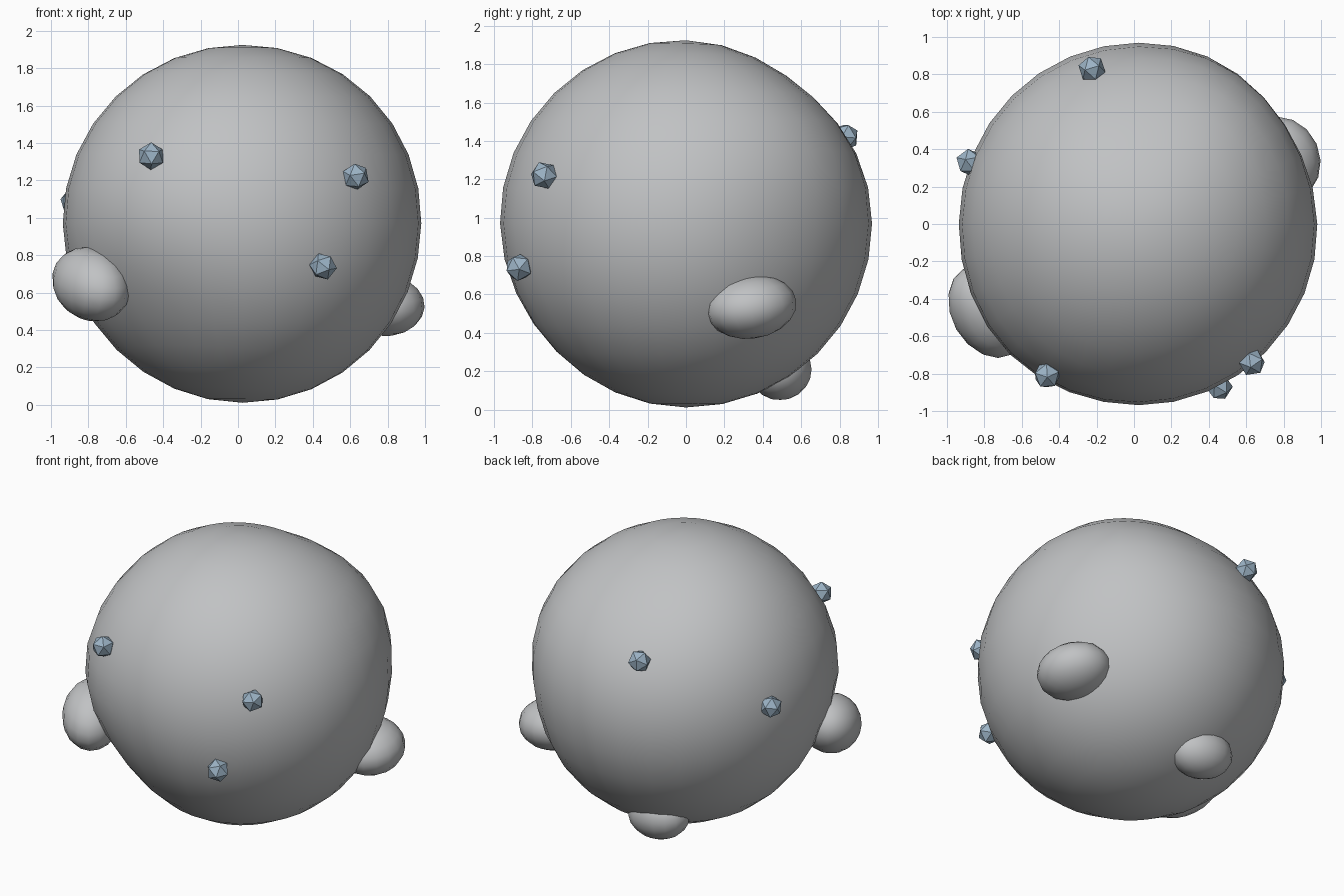
import bpy
import bmesh
import math
import random
from mathutils import Matrix, Vector

random.seed(4)
if "Cube" in bpy.data.objects:
    bpy.data.objects.remove(bpy.data.objects["Cube"], do_unlink=True)


def make_material(name, colour):
    mat = bpy.data.materials.new(name)
    mat.use_nodes = True
    mat.diffuse_color = (*colour, 1)
    for node in mat.node_tree.nodes:
        if node.type == "BSDF_PRINCIPLED":
            node.inputs["Base Color"].default_value = (*colour, 1)
            node.inputs["Roughness"].default_value = 0.8
    return mat


stone = make_material("stone grey", (0.53, 0.54, 0.55))
crystal_blue = make_material("crystal blue", (0.33, 0.45, 0.56))


def finish(bm, name, mat, smooth):
    mesh = bpy.data.meshes.new(name)
    for face in bm.faces:
        face.smooth = smooth
    bm.to_mesh(mesh)
    bm.free()
    mesh.materials.append(mat)
    obj = bpy.data.objects.new(name, mesh)
    bpy.context.collection.objects.link(obj)
    return obj


# Main rock: a sphere with gentle swells and hollows (direction, height)
centre = Vector((0.025, 0, 0.97))
swells = [
    ((-0.5, -0.68, -0.53), -0.05),
    ((0, 0.64, 0.76), -0.04),
    ((0.56, 0.68, 0.46), 0.035),
    ((0.8, 0.6, -0.1), -0.03),
    ((-0.7, -0.7, 0.1), 0.03),
]
bm = bmesh.new()
bmesh.ops.create_uvsphere(bm, u_segments=32, v_segments=16, radius=1)
for vert in bm.verts:
    d = vert.co.normalized()
    swell = sum(h * math.exp(-8 * (1 - d.dot(Vector(s).normalized()))) for s, h in swells)
    vert.co = centre + Vector((d.x * 0.96, d.y * 0.97, d.z * 0.96)) + d * swell
finish(bm, "main_rock", stone, True)


# Half-buried boulders: ellipsoids with a long axis and three radii
def boulder(name, place, axis, radii):
    u = Vector(axis).normalized()
    v = Vector((0, 0, 1)).cross(u).normalized()
    w = u.cross(v)
    turn = Matrix((u, v, w)).transposed().to_4x4()
    bm = bmesh.new()
    bmesh.ops.create_uvsphere(bm, u_segments=16, v_segments=10, radius=1)
    bm.transform(Matrix.Translation(place) @ turn @ Matrix.Diagonal((*radii, 1)))
    finish(bm, name, stone, True)


boulder("front_boulder", (-0.785, -0.47, 0.645), (0.45, -0.8, -0.3), (0.27, 0.19, 0.19))
boulder("side_boulder", (0.775, 0.34, 0.535), (-0.4, 0.9, 0.15), (0.24, 0.22, 0.165))
boulder("lower_boulder", (-0.135, 0.49, 0.21), (-1, 0.1, 0.1), (0.215, 0.165, 0.16))

# Small faceted crystals scattered on the surface
crystals = [
    (-0.465, -0.81, 1.33),
    (0.63, -0.74, 1.22),
    (0.455, -0.87, 0.74),
    (-0.225, 0.83, 1.42),
    (-0.88, 0.33, 1.09),
]
for i, place in enumerate(crystals, 1):
    bm = bmesh.new()
    bmesh.ops.create_icosphere(bm, subdivisions=1, radius=0.074)
    spin = Matrix.Rotation(random.uniform(0, math.tau), 4, "Z")
    outward = (Vector(place) - centre).to_track_quat("Z", "Y").to_matrix().to_4x4()
    bm.transform(Matrix.Translation(place) @ outward @ spin)
    finish(bm, f"crystal_{i}", crystal_blue, False)
